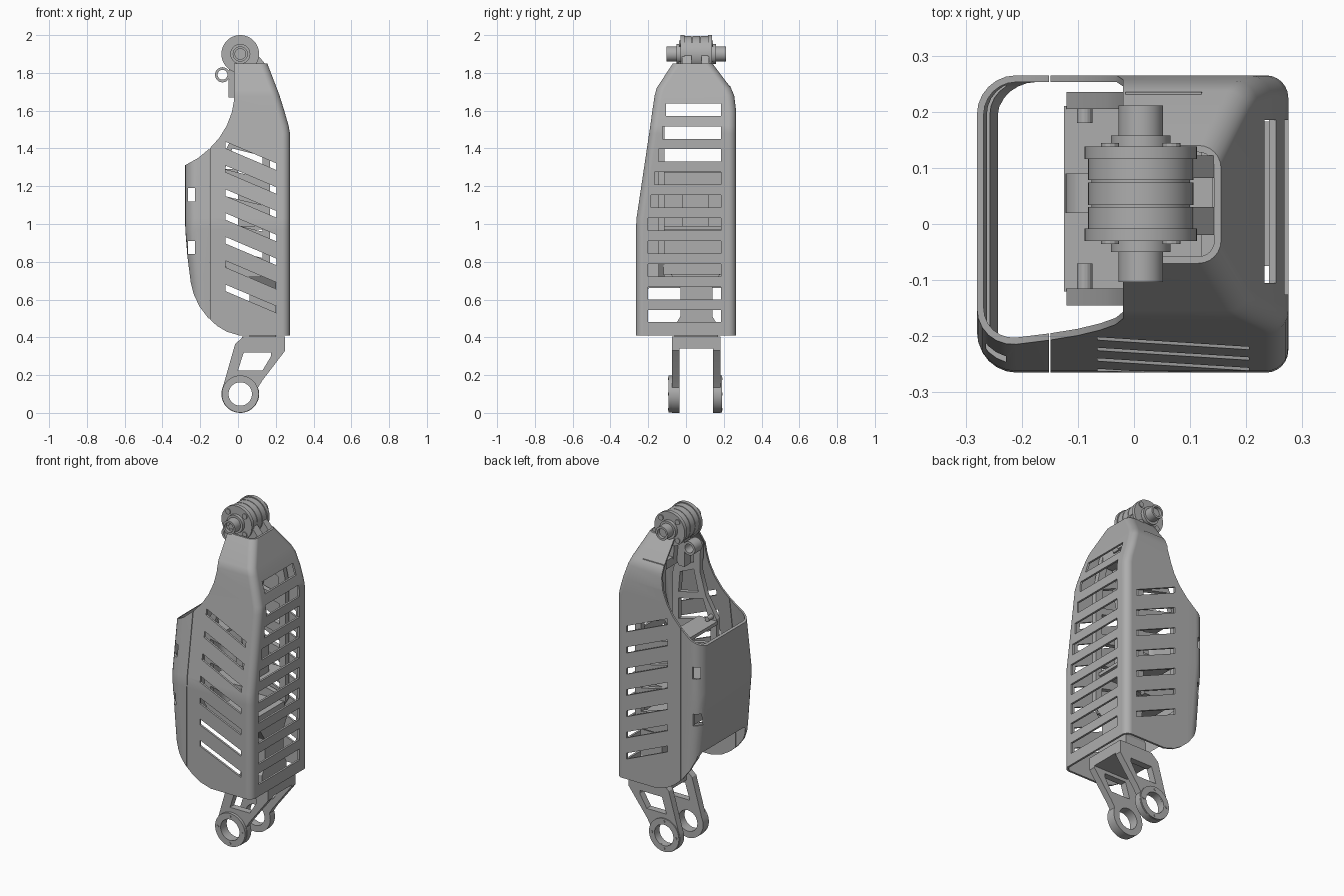
import bpy, bmesh, math

cube = bpy.data.objects.get("Cube")
if cube:
    bpy.data.objects.remove(cube, do_unlink=True)

grey = bpy.data.materials.new("satin_grey")
grey.use_nodes = True
GREY = (0.42, 0.42, 0.42, 1)
grey.diffuse_color = GREY
grey.node_tree.nodes["Principled BSDF"].inputs["Base Color"].default_value = GREY


def make(name, bm):
    """Turn a bmesh into a finished object."""
    bmesh.ops.recalc_face_normals(bm, faces=bm.faces[:])
    mesh = bpy.data.meshes.new(name)
    bm.to_mesh(mesh)
    bm.free()
    mesh.materials.append(grey)
    ob = bpy.data.objects.new(name, mesh)
    bpy.context.collection.objects.link(ob)
    return ob


def add_prism(bm, loops, lo, hi, axis="y"):
    """Extrude an outline (first loop) with holes (other loops) along y or x."""
    ends = []
    for d in (lo, hi):
        rings = [[bm.verts.new((a, d, b) if axis == "y" else (d, a, b)) for a, b in loop]
                 for loop in loops]
        edges = [bm.edges.new((r[i - 1], r[i])) for r in rings for i in range(len(r))]
        bmesh.ops.triangle_fill(bm, use_beauty=True, edges=edges)
        ends.append(rings)
    for r, s in zip(*ends):
        for i in range(len(r)):
            bm.faces.new((r[i - 1], r[i], s[i], s[i - 1]))


def prism(name, loops, lo, hi, axis="y"):
    bm = bmesh.new()
    add_prism(bm, loops, lo, hi, axis)
    return make(name, bm)


def rect(a0, a1, b0, b1):
    return [(a0, b0), (a1, b0), (a1, b1), (a0, b1)]


def box(name, x, y, z):
    return prism(name, [rect(*x, *z)], *y)


def arc(cx, cz, r, a0, a1, n):
    angles = [math.radians(a0 + (a1 - a0) * i / n) for i in range(n + 1)]
    return [(cx + r * math.cos(a), cz + r * math.sin(a)) for a in angles]


def lathe(name, cx, cz, profile, closed=False, n=40):
    """Turn a (radius, y) profile around an axis parallel to y."""
    bm = bmesh.new()
    rings = [[bm.verts.new((x, y, z)) for x, z in arc(cx, cz, r, 0, 360, n)[:-1]]
             for r, y in profile]
    for k in range(0 if closed else 1, len(rings)):
        r, s = rings[k - 1], rings[k]
        for i in range(n):
            bm.faces.new((r[i - 1], r[i], s[i], s[i - 1]))
    if not closed:
        bm.faces.new(rings[0])
        bm.faces.new(rings[-1])
    return make(name, bm)


def bolts(name, cx, cz, ring_r, r, y0, y1, count, start):
    for i, (x, z) in enumerate(arc(cx, cz, ring_r, start, start + 360, count)[:-1]):
        lathe(f"{name}_{i + 1}", x, z, [(r, y0), (r, y1)], n=12)


def boolean(ob, cutter, operation):
    mod = ob.modifiers.new("cut", "BOOLEAN")
    mod.operation, mod.solver, mod.object = operation, "EXACT", cutter
    bpy.context.view_layer.update()
    graph = bpy.context.evaluated_depsgraph_get()
    mesh = bpy.data.meshes.new_from_object(ob.evaluated_get(graph))
    ob.modifiers.clear()
    ob.data = mesh
    bpy.data.objects.remove(cutter, do_unlink=True)


# Shell: hollow loft of rounded rectangles (z, x0, x1, y0, y1)
LEVELS = [(0.41, -0.235, 0.275, -0.265, 0.265), (0.97, -0.279, 0.275, -0.265, 0.265),
          (1.03, -0.28, 0.275, -0.262, 0.265), (1.48, -0.28, 0.275, -0.195, 0.265),
          (1.52, -0.28, 0.268, -0.189, 0.265), (1.60, -0.28, 0.245, -0.178, 0.265),
          (1.68, -0.28, 0.22, -0.166, 0.255), (1.72, -0.28, 0.205, -0.155, 0.238),
          (1.85, -0.28, 0.155, -0.07, 0.14)]


def shell_ring(bm, level, t):
    z, x0, x1, y0, y1 = level
    x0, x1, y0, y1 = x0 + t, x1 - t, y0 + t, y1 - t
    a, b = 0.07 - t, 0.04 - t
    pts = (arc(x1 - b, y1 - b, b, 0, 90, 6) + arc(x0 + a, y1 - a, a, 90, 180, 6)
           + arc(x0 + a, y0 + a, a, 180, 270, 6) + arc(x1 - b, y0 + b, b, 270, 360, 6))
    return [bm.verts.new((x, y, z)) for x, y in pts]


bm = bmesh.new()
rings = [shell_ring(bm, lv, 0) for lv in LEVELS]
rings += [shell_ring(bm, lv, 0.012) for lv in reversed(LEVELS)]
for k in range(len(rings)):
    r, s = rings[k - 1], rings[k]
    for i in range(len(r)):
        bm.faces.new((r[i - 1], r[i], s[i], s[i - 1]))
shell = make("shell", bm)

# Side outline of the shell, open above and below on the -x side
outline = [(0.4, 0.4), (0.4, 1.95), (-0.02, 1.95), (-0.02, 1.66), (-0.033, 1.59),
           (-0.06, 1.52), (-0.1, 1.455), (-0.15, 1.4), (-0.21, 1.35), (-0.3, 1.3),
           (-0.4, 1.3), (-0.4, 0.83), (-0.268, 0.83), (-0.25, 0.69), (-0.235, 0.63),
           (-0.205, 0.565), (-0.16, 0.505), (-0.11, 0.46), (-0.06, 0.43), (-0.01, 0.415),
           (0.04, 0.4)]
boolean(shell, prism("shell_outline", [outline], -0.5, 0.5), "INTERSECT")

# Vents: slanted slots through front and back, ladder slots on +x, corner holes, seam
bm = bmesh.new()
for i in range(7):
    z = 1.4 - 0.126 * i
    add_prism(bm, [[(-0.065, z), (0.205, z - 0.115), (0.205, z - 0.08), (-0.065, z + 0.035)]],
              -0.5, 0.5)
for i in range(10):
    z = 0.48 + 0.1214 * i
    left = -0.2 + max(0, z - 1) * 0.165
    add_prism(bm, [rect(left, 0.185, z, z + 0.066)], 0.21, 0.4, "x")
for z in (0.84, 1.12):
    add_prism(bm, [rect(-0.264, -0.228, z, z + 0.07)], -0.5, 0.5)
add_prism(bm, [rect(-0.1515, -0.1485, 0.3, 1.6)], -0.5, 0.5)
boolean(shell, make("vent_cutter", bm), "DIFFERENCE")

# Inner frame: two windowed side plates tied by shelves
side = [(-0.015, 1.73), (0.12, 1.73), (0.17, 1.5), (0.17, 0.8), (0.12, 0.72), (-0.02, 0.72),
        (-0.12, 0.84), (-0.12, 1.3), (-0.05, 1.42), (-0.01, 1.56)]
windows = [[(-0.08, z + 0.03), (0.13, z - 0.02), (0.13, z + 0.06), (-0.08, z + 0.11)]
           for z in (0.84, 0.98, 1.12)]
windows.append([(-0.07, 1.29), (0.13, 1.24), (0.13, 1.36), (-0.03, 1.4)])
windows.append([(0.0, 1.43), (0.13, 1.4), (0.12, 1.52), (0.03, 1.56)])
windows.append([(0.03, 1.6), (0.11, 1.57), (0.09, 1.68), (0.03, 1.68)])
for name, lo, hi in (("front", -0.145, -0.115), ("back", 0.205, 0.235)):
    prism(f"frame_{name}_plate", [side] + windows, lo, hi)
INNER = (-0.12, 0.21)
box("frame_floor", (-0.09, 0.16), INNER, (0.73, 0.79))
box("frame_lower_shelf", (-0.1, 0.15), INNER, (0.97, 0.99))
box("frame_upper_shelf", (-0.125, 0.0), INNER, (1.27, 1.29))
box("frame_top_tie", (0.0, 0.12), INNER, (1.68, 1.73))
box("control_box", (0.0, 0.12), (-0.02, 0.12), (0.99, 1.16))
for name, lo, hi in (("front", -0.115, -0.07), ("back", 0.18, 0.225)):
    lathe(f"shelf_{name}_pin", -0.088, 1.31, [(0.014, lo), (0.014, hi)], n=16)

# Top hinge
HX, HZ = 0.012, 1.9
half = [(0.028, -0.085), (0.028, -0.103), (0.04, -0.103), (0.04, -0.05), (0.053, -0.05),
        (0.053, -0.03), (0.1, -0.03), (0.1, -0.008), (0.094, -0.008), (0.094, 0.03),
        (0.088, 0.03), (0.088, 0.034), (0.094, 0.034)]
MID = 0.054
lathe("hinge_drum", HX, HZ, half + [(r, 2 * MID - y) for r, y in reversed(half)], n=48)
for name, y0, y1 in (("front", -0.036, -0.03), ("back", 0.138, 0.144)):
    bolts(f"hinge_{name}_bolt", HX, HZ, 0.077, 0.016, y0, y1, 4, 45)
bolts("hinge_shaft_screw", HX, HZ, 0.018, 0.005, -0.09, -0.085, 6, 0)
clevis = [(0.0, 1.7), (0.13, 1.7), (0.15, 1.76), (0.15, 1.84), (0.1, 1.9), (0.01, 1.9),
          (-0.01, 1.82)]
for name, lo, hi in (("front", -0.02, 0.03), ("back", 0.082, 0.122)):
    prism(f"clevis_{name}_arm", [clevis], lo, hi)
box("clevis_web", (0.02, 0.14), (0.03, 0.082), (1.7, 1.79))

# Side bushing and its lug
lathe("bushing", -0.082, 1.79, [(0.026, 0.02), (0.04, 0.02), (0.04, 0.09), (0.026, 0.09)],
      closed=True, n=32)
prism("bushing_lug", [[(-0.05, 1.67), (-0.01, 1.67), (0.02, 1.74), (0.02, 1.86), (-0.05, 1.84),
                       (-0.045, 1.78), (-0.05, 1.76)]], 0.025, 0.085)

# Lower fork
FX, FZ = 0.012, 0.1
arm = arc(FX, FZ, 0.1, 155, 380, 30) + [(0.128, 0.17), (0.25, 0.33), (0.25, 0.405),
                                        (0.03, 0.405), (-0.015, 0.365)]
arm_holes = [arc(FX, FZ, 0.062, 0, 360, 32)[:-1],
             [(0.0, 0.225), (0.13, 0.225), (0.175, 0.3), (0.175, 0.32), (0.03, 0.32)]]
for name, lo, hi, out in (("front", -0.075, -0.035, -0.092), ("back", 0.143, 0.183, 0.19)):
    prism(f"fork_{name}_arm", [arm] + arm_holes, lo, hi)
    face = lo if out < lo else hi
    lathe(f"fork_{name}_ring", FX, FZ,
          [(0.062, face), (0.098, face), (0.098, out), (0.062, out)], closed=True)
    bolts(f"fork_{name}_screw", FX, FZ, 0.08, 0.007, out - 0.003, out + 0.003, 4, 0)
box("fork_bridge", (0.02, 0.25), (-0.04, 0.15), (0.34, 0.405))
stem = [(-0.06, 0.4), (0.17, 0.4), (0.17, 0.46), (0.14, 0.51), (0.14, 0.66), (0.18, 0.735),
        (-0.08, 0.735), (-0.03, 0.66), (-0.03, 0.51), (-0.06, 0.46)]
prism("fork_stem", [stem], 0.06, 0.2, "x")

# Smooth curved faces, keep hard edges
bpy.ops.object.select_all(action="DESELECT")
for ob in bpy.context.collection.objects:
    if ob.type == "MESH" and ob.data.materials and ob.data.materials[0] == grey:
        ob.select_set(True)
        bpy.context.view_layer.objects.active = ob
bpy.ops.object.shade_smooth_by_angle(angle=math.radians(22))
shell.modifiers.new("even_shading", "WEIGHTED_NORMAL").keep_sharp = True
